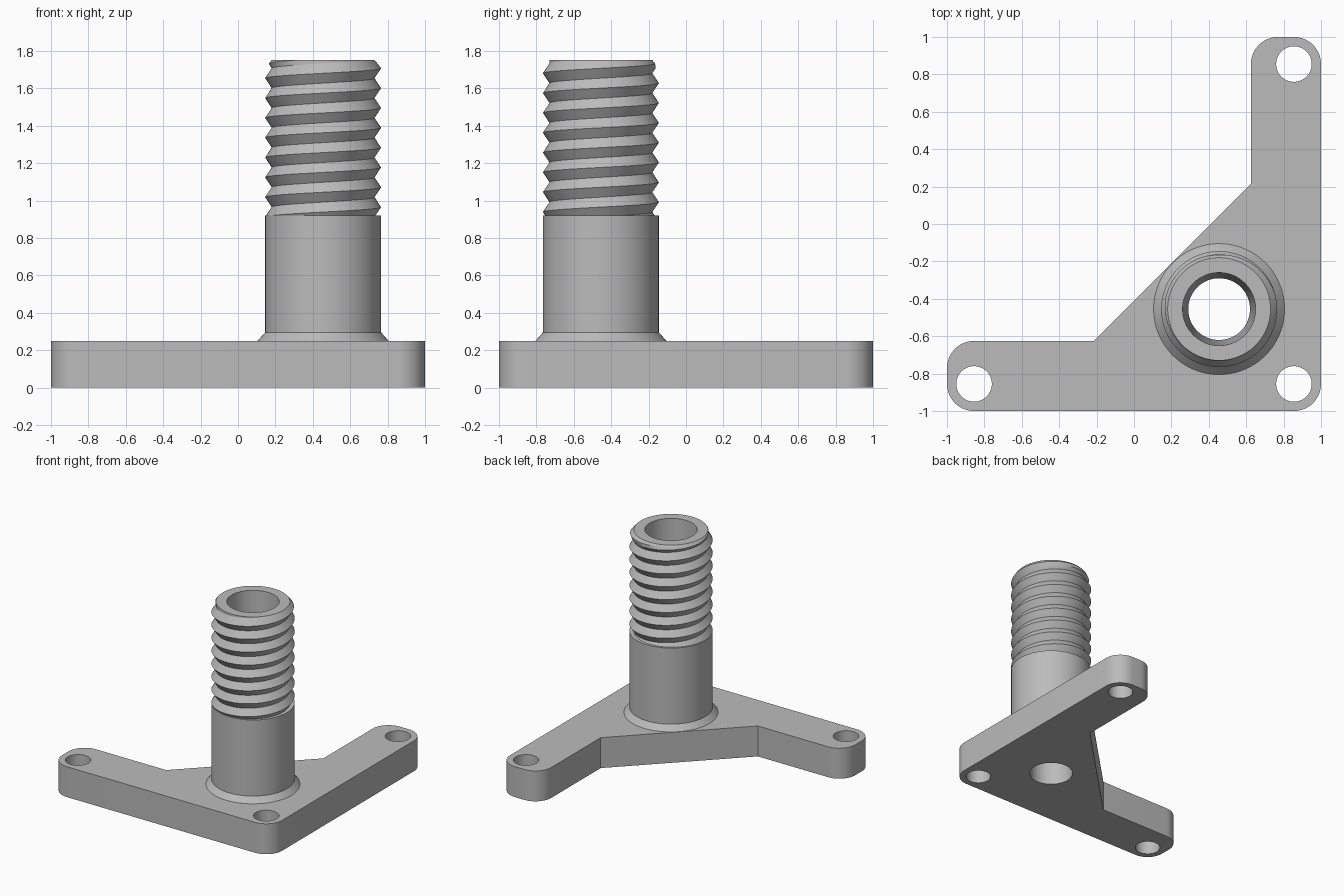
import bpy, bmesh
from math import sin, cos, pi, tau
from mathutils import Vector

cube = bpy.data.objects.get("Cube")
if cube:
    bpy.data.objects.remove(cube, do_unlink=True)

grey = bpy.data.materials.new("plain grey")
grey.use_nodes = True
grey.diffuse_color = (0.5, 0.5, 0.5, 1)
grey.node_tree.nodes["Principled BSDF"].inputs["Base Color"].default_value = (0.5, 0.5, 0.5, 1)

PLATE_TOP = 0.25
CENTRE = Vector((0.455, -0.455))
BORE = 0.165


def finish(bm, name):
    """Weld the mesh, add it to the scene and smooth its round faces."""
    bmesh.ops.remove_doubles(bm, verts=bm.verts[:], dist=1e-5)
    mesh = bpy.data.meshes.new(name)
    bm.to_mesh(mesh)
    bm.free()
    mesh.materials.clear()
    mesh.materials.append(grey)
    obj = bpy.data.objects.new(name, mesh)
    bpy.context.collection.objects.link(obj)
    bpy.ops.object.select_all(action='DESELECT')
    obj.select_set(True)
    bpy.context.view_layer.objects.active = obj
    bpy.ops.object.shade_smooth_by_angle()
    return obj


def rounded(corners, steps=12):
    """Outline from (x, y, corner radius) entries."""
    points = []
    for i, (x, y, r) in enumerate(corners):
        p = Vector((x, y))
        if not r:
            points.append(p)
            continue
        u = (Vector(corners[i - 1][:2]) - p).normalized()
        v = (Vector(corners[(i + 1) % len(corners)][:2]) - p).normalized()
        c = p + r * (u + v)
        for s in range(steps + 1):
            t = s / steps * pi / 2
            points.append(c - r * (v * cos(t) + u * sin(t)))
    return points


def circle(centre, r, n=48):
    return [Vector(centre) + r * Vector((cos(tau * i / n), sin(tau * i / n))) for i in range(n)]


# L-shaped base plate with a diagonal web, three bolt holes and the bore
R = 0.145
outline = rounded([(-1, -1, R), (1, -1, R), (1, 1, R), (0.625, 1, R),
                   (0.625, 0.215, 0), (-0.215, -0.625, 0), (-1, -0.625, R)])
holes = [circle(c, 0.095) for c in ((-0.855, -0.855), (0.855, -0.855), (0.855, 0.855))]
holes.append(circle(CENTRE, BORE, 96))

curve = bpy.data.curves.new("plate_outline", 'CURVE')
curve.dimensions = '2D'
curve.fill_mode = 'BOTH'
curve.extrude = PLATE_TOP / 2
for loop in [outline] + holes:
    spline = curve.splines.new('POLY')
    spline.points.add(len(loop) - 1)
    for point, co in zip(spline.points, loop):
        point.co = (co.x, co.y, 0, 1)
    spline.use_cyclic_u = True
helper = bpy.data.objects.new("plate_outline", curve)
bpy.context.collection.objects.link(helper)
bpy.context.view_layer.update()
flat = helper.evaluated_get(bpy.context.evaluated_depsgraph_get())
bm = bmesh.new()
bm.from_mesh(flat.to_mesh())
flat.to_mesh_clear()
bpy.data.objects.remove(helper, do_unlink=True)
bmesh.ops.translate(bm, verts=bm.verts[:], vec=(0, 0, PLATE_TOP / 2))
bmesh.ops.remove_doubles(bm, verts=bm.verts[:], dist=1e-5)
bmesh.ops.recalc_face_normals(bm, faces=bm.faces[:])
finish(bm, "base_plate")

# Hollow post: flared foot, plain shank, right-handed V thread, tapered bore
PITCH, CREST, DEPTH = 0.106, 0.31, 0.035
LOW, HIGH, FIRST_CREST = 0.92, 1.75, 1.707


def thread_radius(z, turn):
    f = (z - FIRST_CREST) / PITCH - turn
    vee = CREST - DEPTH * 2 * abs(f - round(f))
    lead_in = CREST - DEPTH + 0.9 * (HIGH - z)
    return min(vee, lead_in)


def profile(turn):
    rows = [(0.35, PLATE_TOP), (CREST, 0.295), (CREST, LOW)]
    for k in range(-36, 5):
        z = min(max(FIRST_CREST + PITCH * (turn + k / 4), LOW), HIGH)
        rows.append((thread_radius(z, turn), z))
    return rows + [(0.195, HIGH), (BORE, PLATE_TOP)]


SIDES = 96
bm = bmesh.new()
columns = []
for i in range(SIDES + 1):
    a = tau * i / SIDES
    columns.append([bm.verts.new((CENTRE.x + r * cos(a), CENTRE.y + r * sin(a), z))
                    for r, z in profile(i / SIDES)])
for left, right in zip(columns, columns[1:]):
    for j in range(len(left) - 1):
        bm.faces.new((left[j], right[j], right[j + 1], left[j + 1]))
finish(bm, "threaded_post")
